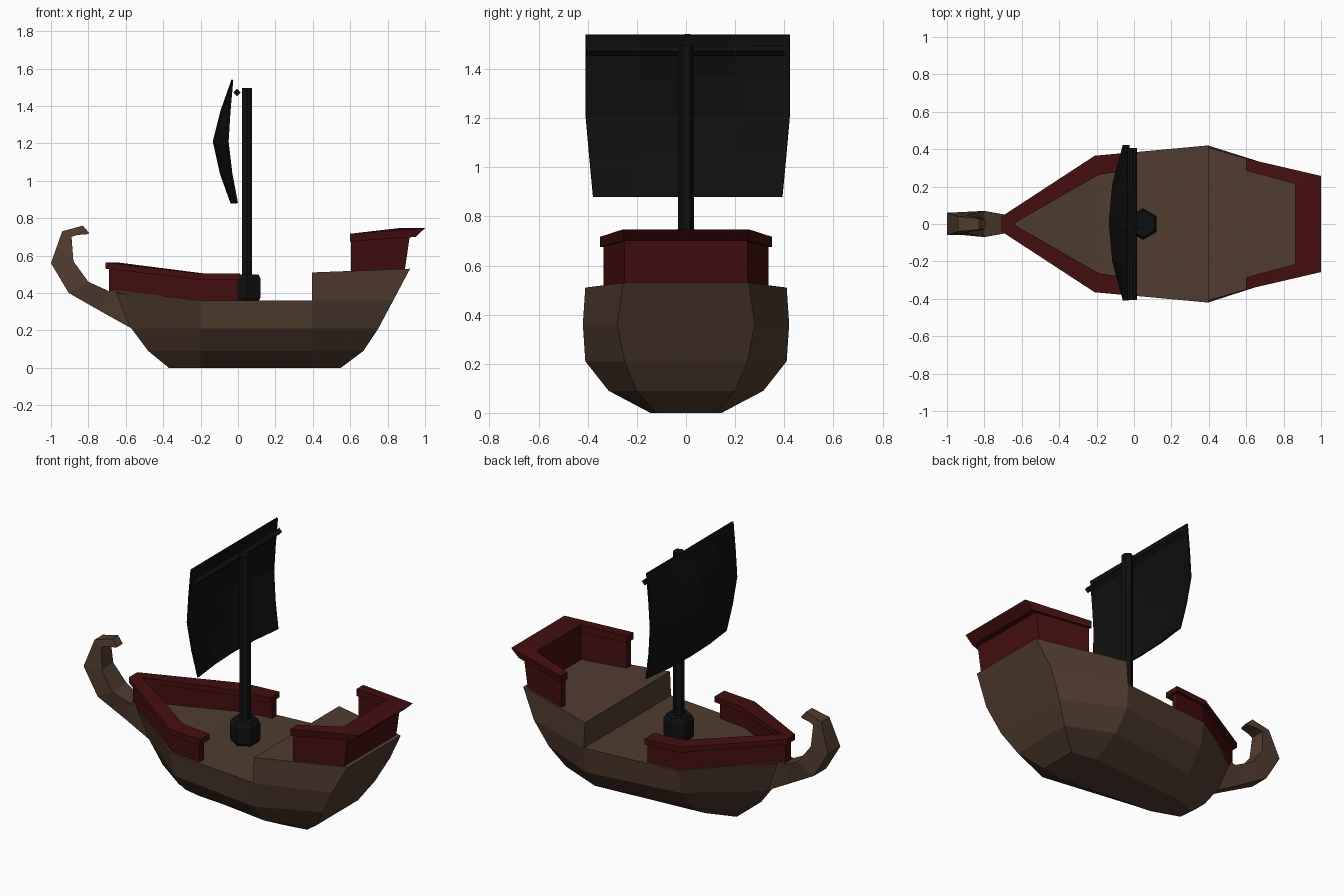
import bpy, bmesh, math
from mathutils import Matrix

if "Cube" in bpy.data.objects:
    bpy.data.objects.remove(bpy.data.objects["Cube"])


def material(name, rgb):
    m = bpy.data.materials.new(name)
    m.diffuse_color = (*rgb, 1)
    m.use_nodes = True
    m.node_tree.nodes["Principled BSDF"].inputs["Base Color"].default_value = m.diffuse_color
    return m


WOOD = material("brown wood", (0.08, 0.045, 0.029))
RED = material("dark red paint", (0.058, 0.0045, 0.005))
BLACK = material("black", (0.005, 0.005, 0.0053))


def finish(name, bm, mat):
    bmesh.ops.recalc_face_normals(bm, faces=bm.faces)
    me = bpy.data.meshes.new(name)
    bm.to_mesh(me)
    bm.free()
    me.materials.append(mat)
    ob = bpy.data.objects.new(name, me)
    bpy.context.collection.objects.link(ob)
    return ob


def loft(name, sections, mat):
    """Skin closed sections of equal (even) point count, capping the ends with quads."""
    bm = bmesh.new()
    rings = [[bm.verts.new(p) for p in s] for s in sections]
    n = len(rings[0])
    for a, b in zip(rings, rings[1:]):
        for i in range(n):
            j = (i + 1) % n
            bm.faces.new((a[i], a[j], b[j], b[i]))
    for r in (rings[0], rings[-1]):
        for i in range(n // 2 - 1):
            bm.faces.new((r[i], r[i + 1], r[n - 2 - i], r[n - 1 - i]))
    return finish(name, bm, mat)


def mirrored(half):
    """Half section (x, half width, z) to a full symmetric section."""
    return [(x, -w, z) for x, w, z in half] + [(x, w, z) for x, w, z in reversed(half)]


# Hull: bow, fore, aft and stern sections, each from deck to keel
loft("hull", [mirrored(s) for s in (
    [(-0.69, 0.025, 0.42), (-0.57, 0.035, 0.21), (-0.48, 0.04, 0.09), (-0.37, 0.04, 0)],
    [(-0.2, 0.365, 0.36), (-0.2, 0.33, 0.21), (-0.2, 0.23, 0.09), (-0.2, 0.10, 0)],
    [(0.395, 0.42, 0.36), (0.395, 0.41, 0.21), (0.395, 0.315, 0.09), (0.395, 0.145, 0)],
    [(0.83, 0.28, 0.36), (0.75, 0.25, 0.21), (0.67, 0.20, 0.09), (0.55, 0.12, 0)],
)], WOOD)

# Raised aft deck
loft("aft_deck", [mirrored(s) for s in (
    [(0.395, 0.41, 0.51), (0.395, 0.42, 0.36)],
    [(0.92, 0.255, 0.53), (0.83, 0.28, 0.36)],
)], WOOD)

# Curled prow: outer (x, z), inner (x, z), half widths
prow = [
    (-0.55, 0.20, -0.64, 0.42, 0.03, 0.05),
    (-0.73, 0.30, -0.69, 0.41, 0.04, 0.05),
    (-0.905, 0.40, -0.80, 0.46, 0.06, 0.07),
    (-1.0, 0.56, -0.88, 0.57, 0.06, 0.055),
    (-0.94, 0.73, -0.89, 0.70, 0.04, 0.045),
    (-0.83, 0.76, -0.86, 0.71, 0.03, 0.04),
    (-0.795, 0.72, -0.80, 0.715, 0.025, 0.03),
]
loft("prow", [mirrored([(a, wo, b), (c, wi, d)]) for a, b, c, d, wo, wi in prow], WOOD)


def rail(name, rows):
    """Rows: outer x, y, inner x, y, bottom z, top z, outward lean; mirrored across y."""
    half = [[(xo, yo, z0), (xo + lean, yo, z1), (xi, yi, z1), (xi, yi, z0)]
            for xo, yo, xi, yi, z0, z1, lean in rows]
    other = [[(x, -y, z) for x, y, z in s] for s in reversed(half)]
    loft(name, half + other, RED)


# Fore bulwark and its cap
rail("fore_bulwark", [
    (0.0, 0.37, 0.0, 0.33, 0.35, 0.48, 0),
    (-0.2, 0.35, -0.19, 0.305, 0.35, 0.48, 0),
    (-0.69, 0.025, -0.64, 0.004, 0.40, 0.54, 0)])
rail("fore_bulwark_cap", [
    (0.012, 0.385, 0.012, 0.29, 0.472, 0.505, 0),
    (-0.21, 0.365, -0.185, 0.265, 0.472, 0.505, 0),
    (-0.708, 0.04, -0.64, 0.004, 0.53, 0.563, 0)])

# Aft bulwark and its cap
rail("aft_bulwark", [
    (0.605, 0.335, 0.605, 0.295, 0.50, 0.69, 0),
    (0.89, 0.25, 0.865, 0.225, 0.51, 0.715, 0.03)])
rail("aft_bulwark_cap", [
    (0.60, 0.35, 0.60, 0.285, 0.675, 0.717, 0),
    (0.95, 0.257, 0.86, 0.215, 0.70, 0.747, 0.05)])


def post(name, sides, profile, x, z, turn, axis=None):
    """Polygonal lathe from (radius, height) pairs."""
    rings = [[(r * math.cos(turn + math.tau * i / sides),
               r * math.sin(turn + math.tau * i / sides), h) for i in range(sides)]
             for r, h in profile]
    ob = loft(name, rings, BLACK)
    if axis:
        ob.data.transform(Matrix.Rotation(math.pi / 2, 4, axis))
    ob.location = (x, 0, z)


# Mast, mast foot and yard
post("mast", 6, [(0.032, 0.36), (0.032, 1.495)], 0.048, 0, math.pi / 6)
post("mast_foot", 6, [(0.07, 0.35), (0.085, 0.38), (0.085, 0.475), (0.07, 0.50)],
     0.048, 0, math.pi / 6)
post("yard", 4, [(0.02, -0.405), (0.02, 0.405)], -0.005, 1.473, 0, 'X')

# Billowing sail: z, half width, edge x, centre x
rows = [(1.54, 0.415, -0.03, -0.03), (1.37, 0.415, -0.045, -0.09),
        (1.21, 0.415, -0.055, -0.13), (1.04, 0.40, -0.035, -0.092),
        (0.88, 0.385, -0.005, -0.035)]
bm = bmesh.new()
grid = [[bm.verts.new((e + (c - e) * (1 - t * t), 0.007 + w * t, z))
         for t in (-1, -0.5, 0, 0.5, 1)] for z, w, e, c in rows]
for a, b in zip(grid, grid[1:]):
    for i in range(4):
        bm.faces.new((a[i], a[i + 1], b[i + 1], b[i]))
sail = finish("sail", bm, BLACK)
mod = sail.modifiers.new("thickness", 'SOLIDIFY')
mod.thickness = 0.01
mod.offset = 0
